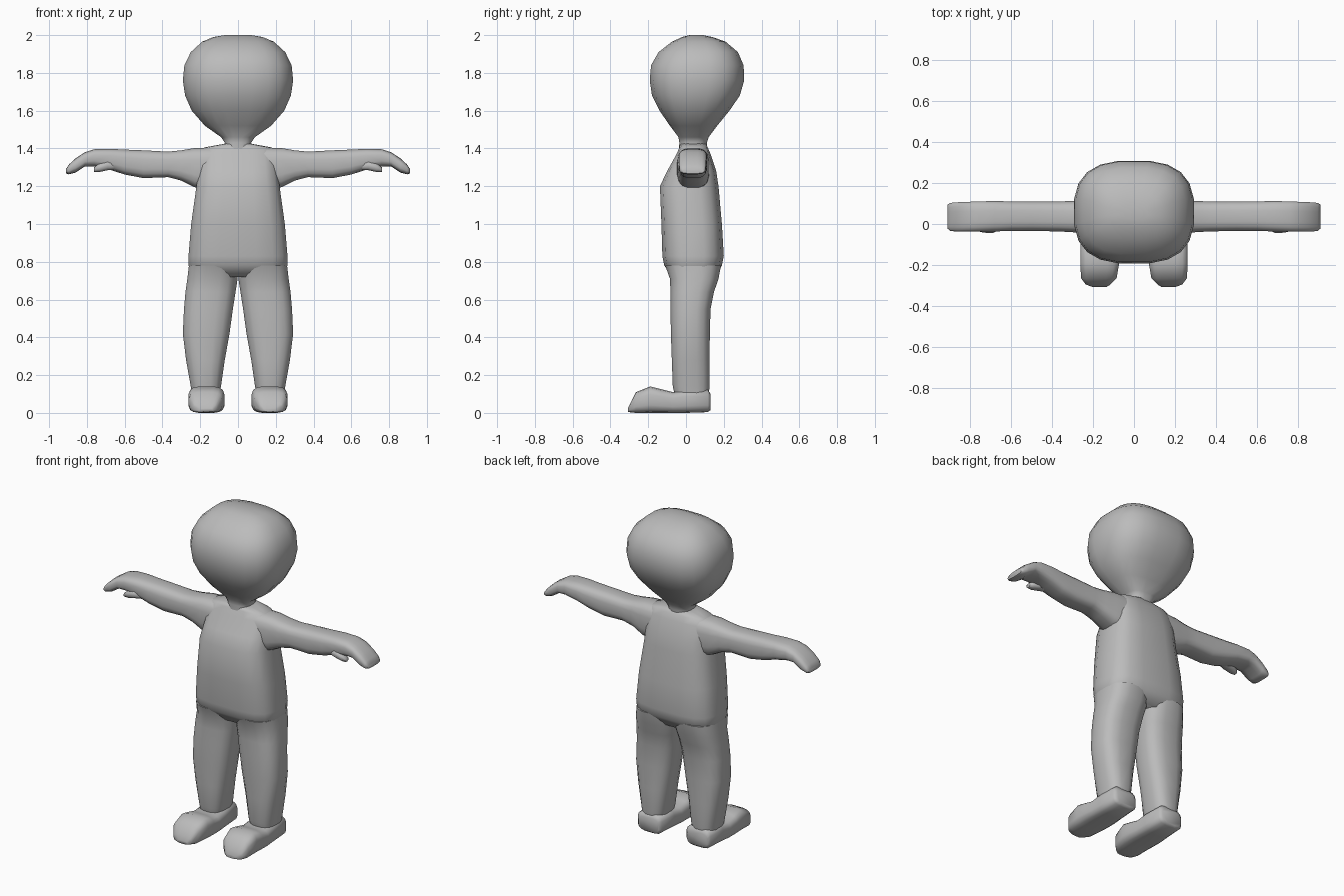
import bpy, bmesh, math

grey = bpy.data.materials.new("plain grey")
grey.diffuse_color = (0.5, 0.5, 0.5, 1)


def loft(name, axis, rings, n=16, p=2.8, mirror=False):
    """Skin rounded-square rings (t, a0, a1, b0, b1) placed along an axis."""
    bm = bmesh.new()
    loops = []
    for t, a0, a1, b0, b1 in rings:
        loop = []
        for i in range(n):
            w = 2 * math.pi * (i + 0.5) / n
            c, s = math.cos(w), math.sin(w)
            # superellipse scaled so the rounded ring still fills its bounds
            m = max(abs(math.cos(math.pi / n)) ** (2 / p), 0.01)
            u = math.copysign(abs(c) ** (2 / p), c) / m
            v = math.copysign(abs(s) ** (2 / p), s) / m
            a = (a0 + a1) / 2 + u * (a1 - a0) / 2
            b = (b0 + b1) / 2 + v * (b1 - b0) / 2
            co = {'x': (t, a, b), 'y': (a, t, b), 'z': (a, b, t)}[axis]
            loop.append(bm.verts.new(co))
        loops.append(loop)
    for l0, l1 in zip(loops, loops[1:]):
        for i in range(n):
            j = (i + 1) % n
            bm.faces.new((l0[i], l0[j], l1[j], l1[i]))
    bm.faces.new(loops[0])
    bm.faces.new(loops[-1])
    bmesh.ops.recalc_face_normals(bm, faces=bm.faces[:])
    me = bpy.data.meshes.new(name)
    bm.to_mesh(me)
    bm.free()
    me.materials.append(grey)
    ob = bpy.data.objects.new(name, me)
    bpy.context.collection.objects.link(ob)
    if mirror:
        ob.modifiers.new("mirror", 'MIRROR')
    bpy.ops.object.select_all(action='DESELECT')
    ob.select_set(True)
    bpy.context.view_layer.objects.active = ob
    bpy.ops.object.shade_smooth_by_angle(angle=math.radians(60))
    return ob


def sym(t, w, y0, y1):
    return (t, -w, w, y0, y1)


# head with short neck
loft("head", 'z', [
    sym(1.36, .09, -.04, .11), sym(1.43, .07, -.035, .11),
    sym(1.46, .09, -.04, .12), sym(1.52, .175, -.085, .165),
    sym(1.60, .245, -.14, .23), sym(1.68, .28, -.18, .285),
    sym(1.76, .292, -.192, .308), sym(1.84, .284, -.185, .305),
    sym(1.91, .25, -.145, .275), sym(1.965, .19, -.075, .21),
    sym(1.99, .13, -.02, .14), sym(2.0, .07, .02, .09)], n=20, p=2.7)

# torso
loft("torso", 'z', [
    sym(.72, .23, -.07, .15), sym(.78, .262, -.115, .19),
    sym(.83, .262, -.125, .20), sym(1.0, .248, -.13, .19),
    sym(1.2, .22, -.138, .172), sym(1.28, .21, -.10, .16),
    sym(1.37, .20, -.05, .13), sym(1.405, .18, -.035, .115),
    sym(1.425, .07, -.03, .105)], p=3.2)

# arms, ending in mitten hands that droop at the tips
loft("arm", 'x', [
    (.13, -.05, .125, 1.18, 1.405), (.23, -.045, .12, 1.195, 1.402),
    (.30, -.04, .112, 1.23, 1.39), (.37, -.036, .11, 1.248, 1.383),
    (.50, -.034, .11, 1.243, 1.39), (.60, -.034, .11, 1.262, 1.394),
    (.68, -.036, .112, 1.288, 1.398), (.76, -.037, .11, 1.305, 1.396),
    (.81, -.037, .108, 1.305, 1.38), (.86, -.037, .106, 1.272, 1.348),
    (.895, -.034, .103, 1.263, 1.315), (.91, -.022, .095, 1.268, 1.292)],
    p=3.2, mirror=True)

# thumbs
loft("thumb", 'x', [
    (.64, -.02, .03, 1.285, 1.33), (.69, -.045, .02, 1.285, 1.335),
    (.735, -.042, .01, 1.275, 1.32), (.762, -.035, -.005, 1.276, 1.30)],
    n=8, p=2.4, mirror=True)

# trouser legs
loft("leg", 'z', [
    (.10, .10, .245, -.06, .12), (.14, .09, .25, -.07, .125),
    (.28, .07, .275, -.075, .125), (.42, .045, .292, -.08, .126),
    (.55, .027, .286, -.082, .13), (.64, .013, .278, -.082, .148),
    (.71, .002, .268, -.085, .172), (.78, .0, .26, -.11, .185)],
    p=2.8, mirror=True)

# shoes
loft("shoe", 'y', [
    (.13, .10, .235, .015, .10), (.115, .085, .25, .004, .125),
    (.0, .08, .255, .0, .125), (-.07, .075, .26, .0, .11),
    (-.13, .072, .262, .0, .125), (-.19, .072, .262, .0, .14),
    (-.265, .085, .258, .0, .11), (-.295, .115, .235, .003, .05),
    (-.308, .135, .20, .006, .025)], p=3.6, mirror=True)
